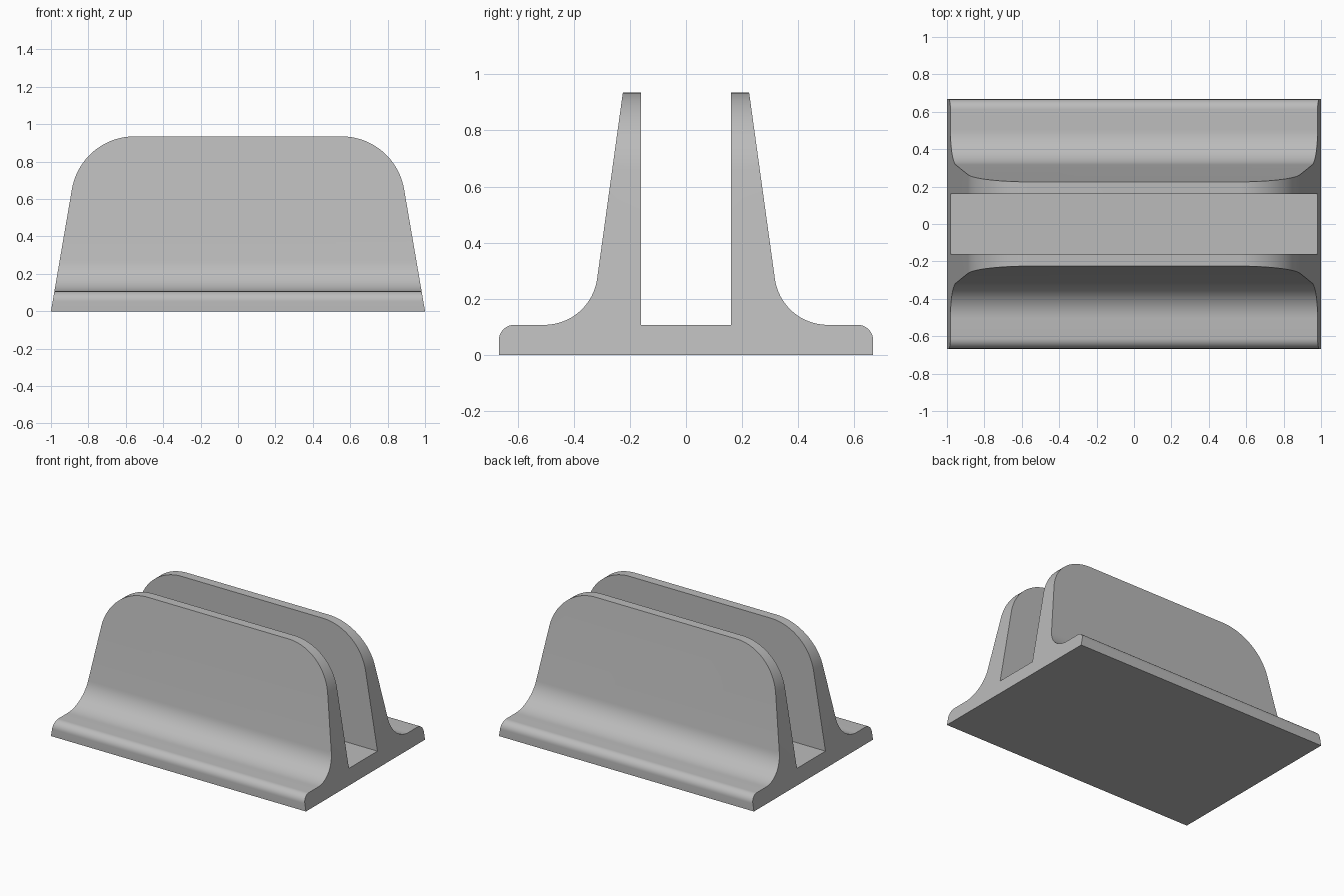
import bpy, bmesh
from math import sin, cos, radians, atan2
from mathutils import Vector

cube = bpy.data.objects.get("Cube")
if cube:
    bpy.data.objects.remove(cube, do_unlink=True)

HEIGHT, BASE = 0.935, 0.107

grey = bpy.data.materials.new("plain_grey")
grey.use_nodes = True
colour = (0.5, 0.5, 0.5, 1)
grey.diffuse_color = colour
grey.node_tree.nodes["Principled BSDF"].inputs["Base Color"].default_value = colour


def arc(cx, cz, r, start, end, steps=16):
    angles = [radians(start + (end - start) * i / steps) for i in range(steps + 1)]
    return [(cx + r * cos(a), cz + r * sin(a)) for a in angles]


def mirrored(half):
    return half + [(-u, v) for u, v in reversed(half)]


def prism(name, outline, axis, half_length):
    """Extrude a closed outline along x or y, centred on the origin."""
    bm = bmesh.new()
    place = (lambda u, v: (-half_length, u, v)) if axis == "x" else (lambda u, v: (u, -half_length, v))
    face = bm.faces.new([bm.verts.new(place(u, v)) for u, v in outline])
    extruded = bmesh.ops.extrude_face_region(bm, geom=[face])["geom"]
    offset = Vector((2 * half_length, 0, 0) if axis == "x" else (0, 2 * half_length, 0))
    bmesh.ops.translate(bm, vec=offset, verts=[g for g in extruded if isinstance(g, bmesh.types.BMVert)])
    bmesh.ops.recalc_face_normals(bm, faces=bm.faces)
    mesh = bpy.data.meshes.new(name)
    bm.to_mesh(mesh)
    bm.free()
    mesh.materials.append(grey)
    obj = bpy.data.objects.new(name, mesh)
    bpy.context.collection.objects.link(obj)
    return obj


# End profile: rounded foot, fillet, tapered wall and central slot
lean = 7.9
section = [(0.667, 0)] + arc(0.612, BASE - 0.055, 0.055, 0, 90, 10)
section += arc(0.505, BASE + 0.19, 0.19, 270, 180 + lean)
section += [(0.225, HEIGHT), (0.16, HEIGHT), (0.16, BASE)]
holder = prism("slotted_holder", mirrored(section), "x", 1.1)

# Side outline: sloping ends with large rounded upper corners
radius = 0.34
slope = 9.74
tangent_z = HEIGHT - radius + radius * sin(radians(slope))
centre_x = 1 - tangent_z * 0.1716 - radius * cos(radians(slope))
outline = [(1, 0)] + arc(centre_x, HEIGHT - radius, radius, slope, 90, 24)
# The outline runs above and below the holder to keep the cut clean
outline[0] = (1 + 0.1716 * 0.1, -0.1)
last_x = outline[-1][0]
trim = prism("end_trim", mirrored(outline), "y", 0.9)
trim.hide_render = True
trim.hide_viewport = False

# Trim the ends and rounded corners
cut = holder.modifiers.new("trim_ends", "BOOLEAN")
cut.operation = "INTERSECT"
cut.solver = "EXACT"
cut.object = trim
bpy.ops.object.select_all(action="DESELECT")
bpy.context.view_layer.objects.active = holder
holder.select_set(True)
bpy.ops.object.modifier_apply(modifier=cut.name)
bpy.data.objects.remove(trim, do_unlink=True)

# Smooth the curved surfaces and keep the edges crisp
bpy.ops.object.shade_smooth_by_angle(angle=radians(25))
